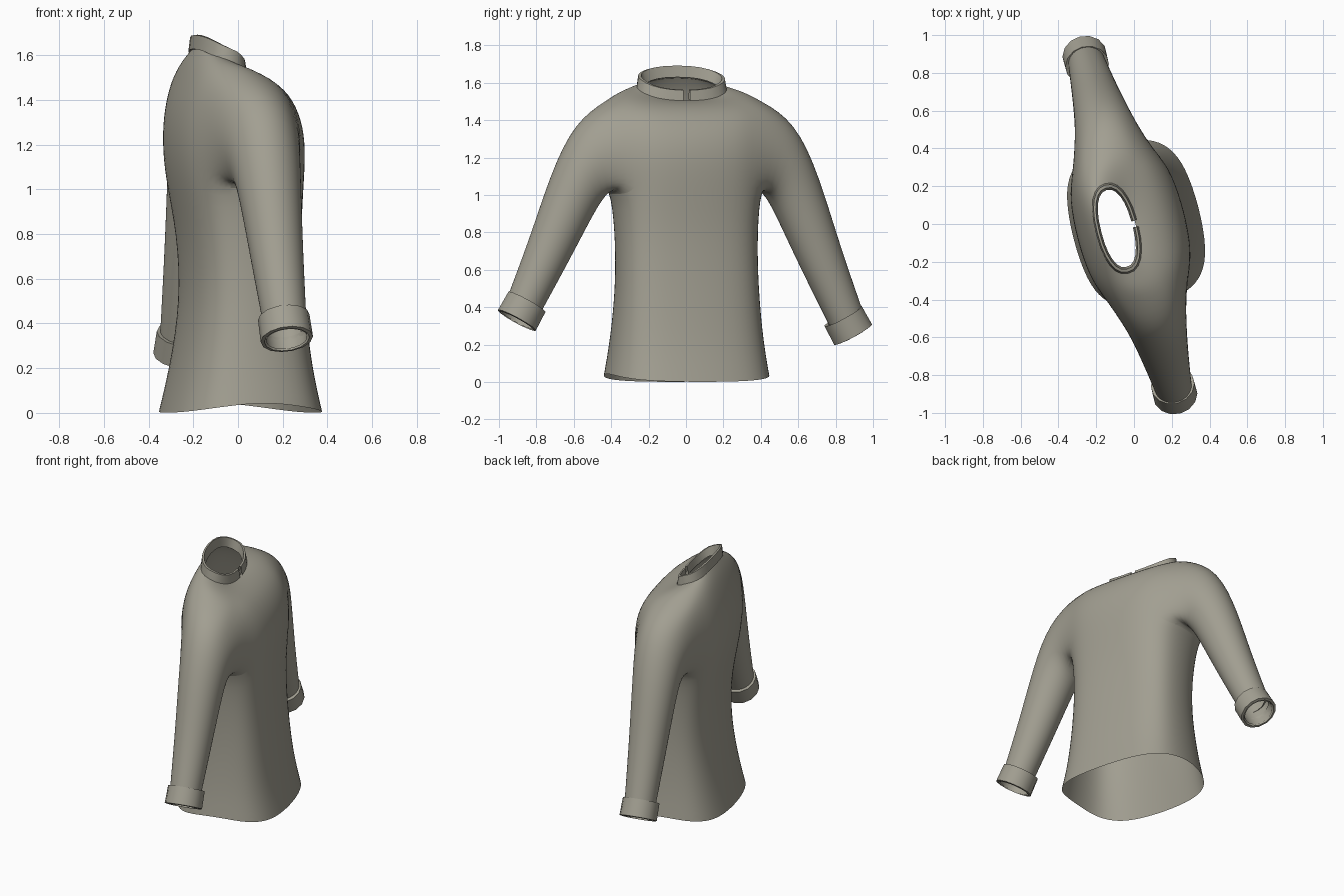
import bpy, bmesh
from math import sin, cos, pi, radians
from mathutils import Vector, Matrix

if "Cube" in bpy.data.objects:
    bpy.data.objects.remove(bpy.data.objects["Cube"])

TURN = Matrix.Rotation(radians(14.5), 4, 'Z')   # the garment stands slightly turned
CLOTH = bpy.data.materials.new("olive_grey_cloth")
CLOTH.diffuse_color = (.36, .345, .285, 1)
CLOTH.use_nodes = True
CLOTH.node_tree.nodes["Principled BSDF"].inputs["Base Color"].default_value = CLOTH.diffuse_color


def power(v, e):
    return (1 if v >= 0 else -1) * abs(v) ** e


def oval(a, w, front, back, zf, zs, zb, p):
    """Point on a boxy oval: local x is forward, y sideways; height varies front/side/back."""
    n = power(cos(a), 2 / p)
    x = (front + back) / 2 + (front - back) / 2 * n
    z = zs + ((zf if n > 0 else zb) - zs) * abs(n) ** 1.3
    return Vector((x, w * power(sin(a), 2 / p), z))


def finish(name, bm, subdivide=0, angle=40):
    bmesh.ops.recalc_face_normals(bm, faces=bm.faces)
    bm.transform(TURN)
    me = bpy.data.meshes.new(name)
    bm.to_mesh(me)
    bm.free()
    me.materials.append(CLOTH)
    ob = bpy.data.objects.new(name, me)
    bpy.context.collection.objects.link(ob)
    if subdivide:
        m = ob.modifiers.new("smooth", 'SUBSURF')
        m.levels = m.render_levels = subdivide
    bpy.ops.object.select_all(action='DESELECT')
    ob.select_set(True)
    bpy.context.view_layer.objects.active = ob
    bpy.ops.object.shade_smooth_by_angle(angle=radians(angle))
    return ob


def skin(bm, r0, r1, closed=True):
    n = len(r0)
    for i in range(n if closed else n - 1):
        j = (i + 1) % n
        bm.faces.new((r0[i], r0[j], r1[j], r1[i]))


# Sleeve stations: outer (side, z), inner (side, z), half depth
SLEEVE = [((.605, 1.40), (.45, .99), .165), ((.74, 1.10), (.515, .87), .142),
          ((.85, .74), (.64, .61), .12), ((1.01, .30), (.85, .21), .092)]


def sleeve_ring(station, side, along=0, grow=0, n=14):
    (os, oz), (is_, iz), d = station
    t = min(1, max(0, (1.38 - oz) / 1.08))
    lift = .075 * t if side < 0 else 0
    cf = -.02 - .01 * t if side > 0 else -.015
    out, inn = Vector((0, os, oz + lift)), Vector((0, is_, iz + lift))
    c = (out + inn) / 2
    h = (out - inn).length / 2
    up = (out - inn).normalized()
    axis = Vector((0, up.z, -up.y))
    pts = []
    for i in range(n):
        a = -pi / 2 + (i - 2) * 2 * pi / n
        p = c + axis * along + up * (h + grow) * sin(a)
        p.x = cf - (d + grow) * cos(a)
        p.y *= side
        pts.append(p)
    return pts


# Shirt body: rings from hem to neck (width, front, back, z front, z side, z back)
RINGS = [(.445, .358, -.335, .0, .05, .0), (.415, .31, -.285, .2, .22, .2),
         (.388, .275, -.235, .5, .5, .5), (.385, .257, -.25, .8, .8, .8),
         (.41, .275, -.305, 1.05, 1.06, 1.05), (.425, .28, -.318, 1.21, 1.21, 1.22),
         (.43, .25, -.305, 1.34, 1.36, 1.36), (.425, .18, -.27, 1.44, 1.515, 1.48),
         (.335, .085, -.235, 1.49, 1.56, 1.575), (.23, .01, -.195, 1.505, 1.575, 1.635)]
N = 16
bm = bmesh.new()
rows = []
for i, r in enumerate(RINGS):
    p = 2.9 if i < 8 else 2.4
    rows.append([bm.verts.new(oval(2 * pi * k / N, *r, p)) for k in range(N)])
for i in range(len(rows) - 1):
    for k in range(N):
        if 4 <= i <= 6 and k in (2, 3, 4, 5, 10, 11, 12, 13):
            continue                                   # armholes
        j = (k + 1) % N
        bm.faces.new((rows[i][k], rows[i][j], rows[i + 1][j], rows[i + 1][k]))

# Sleeves grow out of the armhole loops
for side in (1, -1):
    cols = [2, 3, 4, 5, 6] if side > 0 else [14, 13, 12, 11, 10]
    loop = [rows[4][k] for k in cols] + [rows[5][cols[-1]], rows[6][cols[-1]]]
    loop += [rows[7][k] for k in reversed(cols)] + [rows[6][cols[0]], rows[5][cols[0]]]
    for st in SLEEVE:
        new = [bm.verts.new(q) for q in sleeve_ring(st, side, grow=.003)]
        skin(bm, loop, new)
        loop = new
finish("shirt_body", bm, 2, 60)

# Turned-up cuffs
for side, name in ((1, "left_cuff"), (-1, "right_cuff")):
    bm = bmesh.new()
    prev = None
    for along, grow in ((-.108, .0), (-.112, .024), (0, .026), (.003, .01), (-.06, .0)):
        ring = [bm.verts.new(q) for q in sleeve_ring(SLEEVE[-1], side, along, grow, 14)]
        if prev:
            skin(bm, prev, ring)
        prev = ring
    finish(name, bm)

# Stand collar, split at the front
bm = bmesh.new()
prev = None
for c in ((.225, .0, -.19, 1.497, 1.56, 1.625), (.248, .022, -.208, 1.495, 1.56, 1.628),
          (.238, .012, -.20, 1.56, 1.63, 1.69), (.222, .0, -.188, 1.563, 1.632, 1.692),
          (.21, -.01, -.178, 1.51, 1.57, 1.63)):
    ring = [bm.verts.new(oval(.05 + (2 * pi - .1) * i / 24, *c, 2.3)) for i in range(25)]
    if prev:
        skin(bm, prev, ring, False)
    prev = ring
finish("collar", bm)
